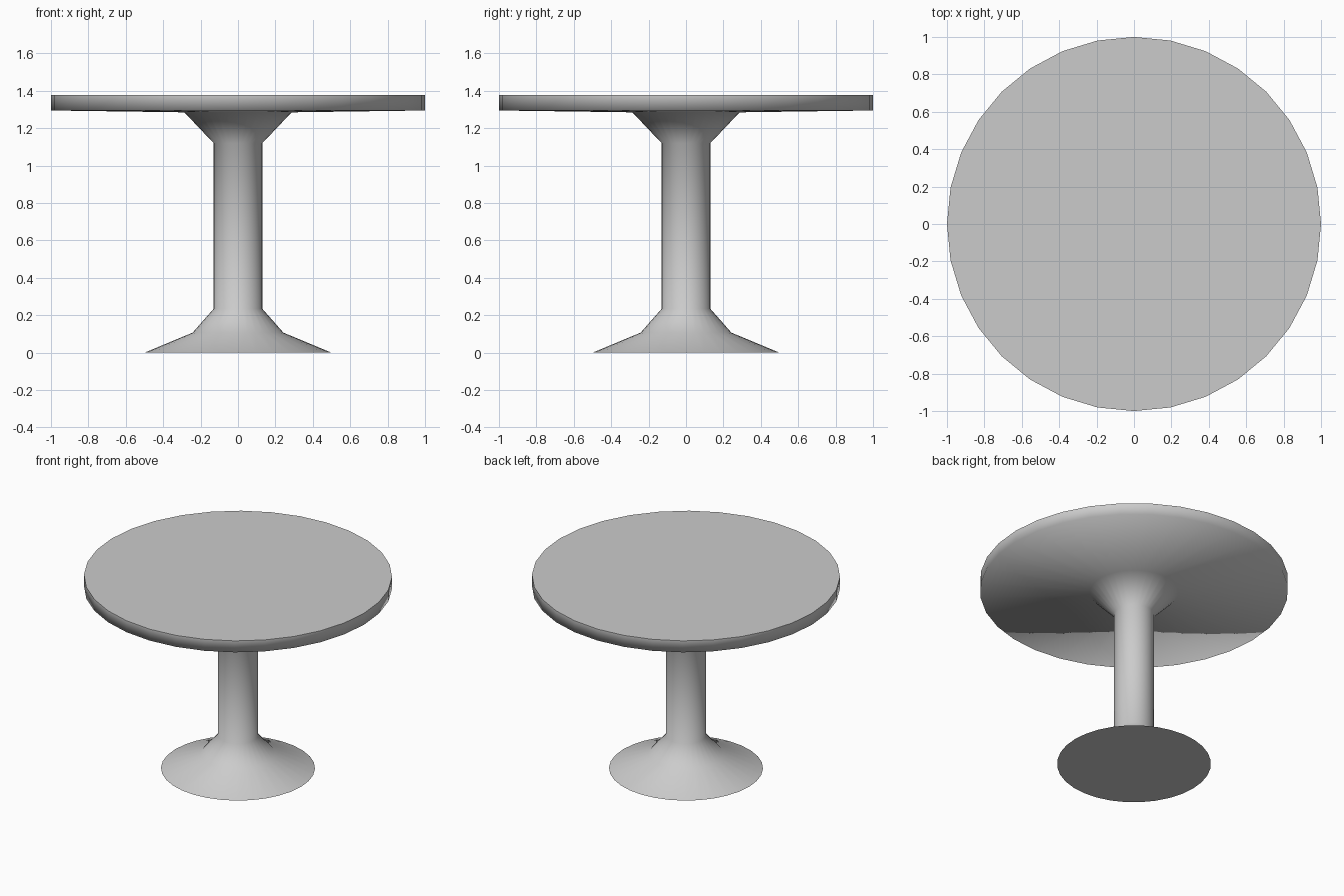
import bpy, bmesh
from math import cos, sin, tau

if "Cube" in bpy.data.objects:
    bpy.data.objects.remove(bpy.data.objects["Cube"])

SIDES = 32


def lathe(name, profile):
    """Revolve (radius, z) points round z, with flat caps and smooth sides."""
    bm = bmesh.new()
    rings = [[bm.verts.new((r * cos(tau * i / SIDES), r * sin(tau * i / SIDES), z))
              for i in range(SIDES)] for r, z in profile]
    for low, high in zip(rings, rings[1:]):
        for i in range(SIDES):
            j = (i + 1) % SIDES
            bm.faces.new((low[i], low[j], high[j], high[i])).smooth = True
    # Flat caps with sharp rims
    for cap in (bm.faces.new(rings[0][::-1]), bm.faces.new(rings[-1])):
        for edge in cap.edges:
            edge.smooth = False
    mesh = bpy.data.meshes.new(name)
    bm.to_mesh(mesh)
    bm.free()
    obj = bpy.data.objects.new(name, mesh)
    bpy.context.collection.objects.link(obj)
    return obj


# One continuous turned surface: flared foot, column, collar, round top
lathe("pedestal_table", [
    (0.50, 0.00), (0.243, 0.107),    # foot
    (0.13, 0.235), (0.13, 1.12),     # column
    (0.287, 1.285),                  # collar
    (1.00, 1.295), (1.00, 1.377),    # table top
])
